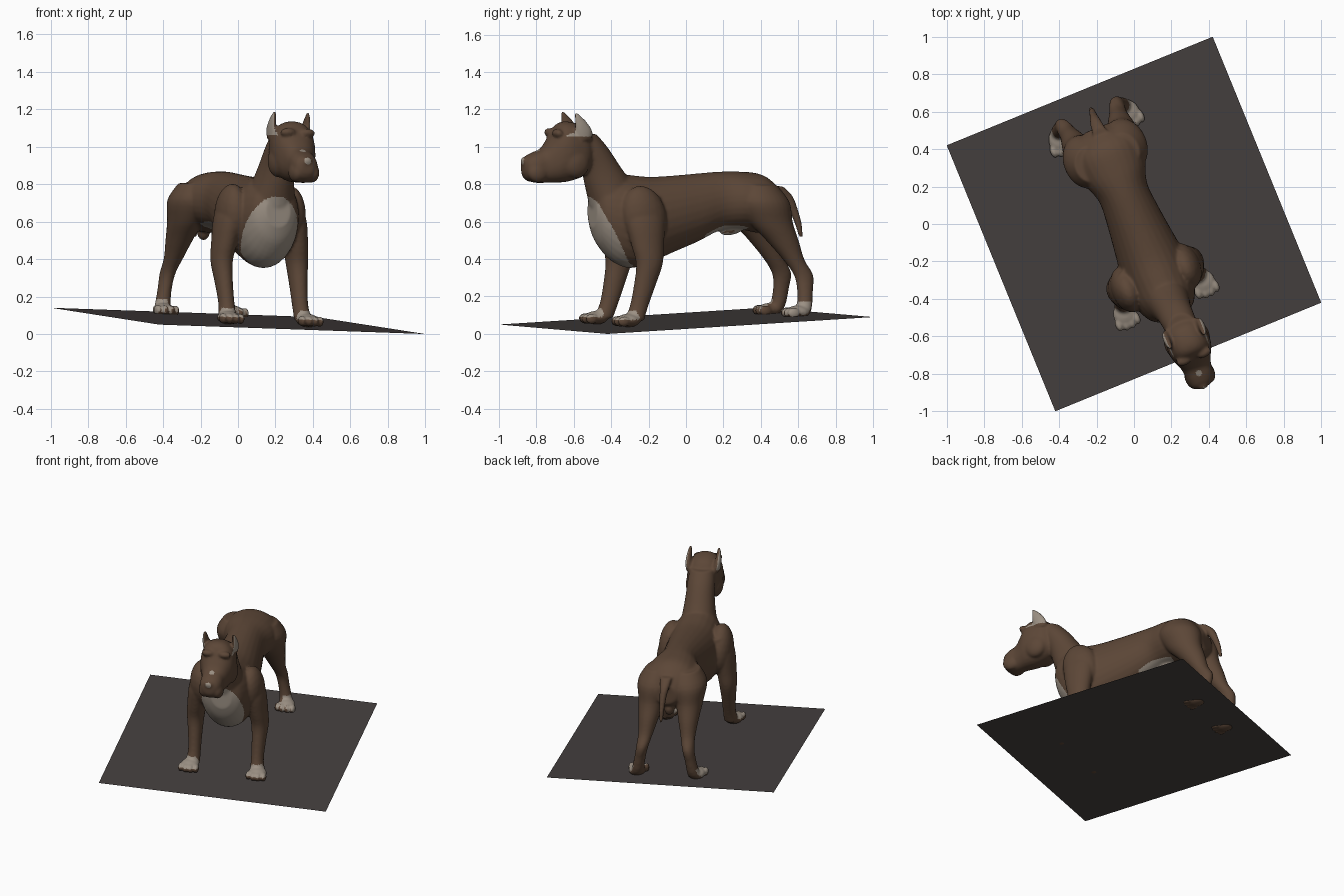
import bpy, bmesh, math
from mathutils import Matrix, Vector

# Dog is modelled in its own frame (front -y), then turned 22 degrees and tilted with the ground
CA, SA = 0.926, 0.378
PLACE = Matrix(((CA, -SA, 0, 0), (SA, CA, 0, 0), (-0.0327, 0, 1, 0), (0, 0, 0, 1)))


def ground(y):
    return 0.07 + 0.0587 * y


def material(name, rgb):
    m = bpy.data.materials.new(name)
    m.diffuse_color = (*rgb, 1)
    return m


BROWN = material("brown_coat", (0.107, 0.062, 0.038))
PALE = material("pale_markings", (0.33, 0.28, 0.23))
SLATE = material("dark_slab", (0.060, 0.051, 0.050))


def smooth_rows(rows, steps=4):
    """Catmull-Rom interpolation of section rows."""
    out = []
    for i in range(len(rows) - 1):
        p = [rows[max(i - 1, 0)], rows[i], rows[i + 1], rows[min(i + 2, len(rows) - 1)]]
        for k in range(steps):
            t = k / steps
            out.append([0.5 * (2 * b + (c - a) * t + (2 * a - 5 * b + 4 * c - d) * t * t
                               + (3 * b - a - 3 * c + d) * t ** 3) for a, b, c, d in zip(*p)])
    return out + [rows[-1]]


def loft(bm, axis, rows, power=1.0, n=28):
    """Rows are (x, y, z, rx, r2); rings are level (axis z) or upright (axis y)."""
    rings = []
    for x, y, z, r1, r2 in smooth_rows(rows):
        ring = []
        for k in range(n):
            a = 2 * math.pi * k / n
            c, s = math.cos(a), math.sin(a)
            c = math.copysign(abs(c) ** power, c) * r1
            s = math.copysign(abs(s) ** power, s) * r2
            ring.append(bm.verts.new((x + c, y + s, z) if axis == "z" else (x + c, y, z + s)))
        rings.append(ring)
    for a, b in zip(rings, rings[1:]):
        for k in range(n):
            bm.faces.new((a[k], a[(k + 1) % n], b[(k + 1) % n], b[k]))
    bm.faces.new(rings[0])
    bm.faces.new(rings[-1])


def blob(bm, centre, radii, turn=0):
    m = Matrix.Translation(centre) @ Matrix.Rotation(turn, 4, 'X') @ Matrix.Diagonal((*radii, 1))
    bmesh.ops.create_icosphere(bm, subdivisions=3, radius=1, matrix=m)


def upright(rows):
    """(x, y, top, bottom, half width) to loft rows."""
    return [(x, y, (t + b) / 2, w, (t - b) / 2) for x, y, t, b, w in rows]


bm = bmesh.new()

# Trunk from rump to breast
loft(bm, "y", upright([
    (0.01, 0.55, 0.73, 0.60, 0.07), (0.01, 0.50, 0.80, 0.56, 0.14),
    (0.01, 0.42, 0.855, 0.54, 0.185), (0.01, 0.30, 0.868, 0.56, 0.175),
    (0.01, 0.18, 0.867, 0.55, 0.138), (0.01, 0.05, 0.857, 0.49, 0.145),
    (0.01, -0.10, 0.845, 0.43, 0.163), (0.01, -0.22, 0.84, 0.38, 0.178),
    (0.01, -0.33, 0.85, 0.352, 0.18), (0.01, -0.43, 0.86, 0.39, 0.165),
    (0.01, -0.51, 0.82, 0.48, 0.125), (0.01, -0.545, 0.74, 0.57, 0.07)]))

# Neck
loft(bm, "z", [(0.01, -0.42, 0.68, 0.14, 0.13), (0.015, -0.455, 0.80, 0.112, 0.13),
               (0.02, -0.505, 0.90, 0.097, 0.108), (0.025, -0.57, 1.0, 0.09, 0.10),
               (0.028, -0.62, 1.07, 0.08, 0.085)])

# Head and muzzle
loft(bm, "y", upright([
    (0.028, -0.57, 1.06, 0.88, 0.07), (0.028, -0.62, 1.115, 0.84, 0.105),
    (0.028, -0.70, 1.137, 0.815, 0.118), (0.028, -0.755, 1.12, 0.81, 0.11),
    (0.026, -0.80, 1.05, 0.81, 0.09), (0.022, -0.84, 0.995, 0.808, 0.078),
    (0.02, -0.89, 0.972, 0.81, 0.075), (0.016, -0.93, 0.95, 0.83, 0.06),
    (0.015, -0.948, 0.92, 0.86, 0.03)]), power=0.85)
blob(bm, (0.015, -0.938, 0.925), (0.03, 0.02, 0.022))

# Tail
loft(bm, "z", [(0.015, 0.51, 0.79, 0.04, 0.04), (0.015, 0.57, 0.74, 0.032, 0.035),
               (0.018, 0.61, 0.67, 0.022, 0.026), (0.02, 0.64, 0.59, 0.017, 0.019),
               (0.02, 0.655, 0.52, 0.011, 0.012)])
# Underside between the hind legs
blob(bm, (0, 0.49, 0.55), (0.035, 0.04, 0.05))
blob(bm, (0.01, 0.26, 0.555), (0.03, 0.07, 0.025), 0.2)

for s in (-1, 1):
    # Ears, brows, cheeks and lips
    e = 0.028 + s * 0.085
    loft(bm, "z", [(e, -0.635, 1.04, 0.03, 0.045), (e + s * 0.012, -0.64, 1.09, 0.022, 0.047),
                   (e + s * 0.014, -0.66, 1.14, 0.016, 0.032),
                   (e + s * 0.01, -0.685, 1.185, 0.010, 0.010)])
    blob(bm, (0.028 + s * 0.055, -0.775, 1.075), (0.045, 0.028, 0.024), -0.3)
    blob(bm, (0.028 + s * 0.075, -0.68, 0.92), (0.05, 0.08, 0.085))
    blob(bm, (0.02 + s * 0.045, -0.88, 0.865), (0.038, 0.06, 0.055))
    # Shoulder and front leg
    blob(bm, (s * 0.165, -0.31, 0.63), (0.085, 0.125, 0.17), 0.25)
    loft(bm, "z", [(s * a, b, c, d, f) for a, b, c, d, f in (
        (0.14, -0.30, 0.74, 0.07, 0.09), (0.18, -0.31, 0.62, 0.075, 0.11),
        (0.205, -0.305, 0.48, 0.065, 0.09), (0.217, -0.30, 0.38, 0.057, 0.073),
        (0.215, -0.325, 0.27, 0.047, 0.06), (0.213, -0.36, 0.15, 0.042, 0.05),
        (0.22, -0.39, 0.08, 0.05, 0.055))])
    # Thigh, hock and hind leg
    loft(bm, "z", [(s * a, b, c, d, f) for a, b, c, d, f in (
        (0.09, 0.38, 0.80, 0.09, 0.10), (0.11, 0.40, 0.71, 0.12, 0.145),
        (0.125, 0.44, 0.60, 0.092, 0.12), (0.133, 0.505, 0.50, 0.07, 0.088),
        (0.142, 0.565, 0.40, 0.05, 0.058), (0.155, 0.615, 0.32, 0.04, 0.053),
        (0.17, 0.618, 0.24, 0.037, 0.043), (0.185, 0.608, 0.16, 0.041, 0.042),
        (0.195, 0.585, 0.12, 0.05, 0.05))])
    # Paws with four toes each
    for px, py, wide, lift in ((0.228, -0.425, 0.062, 0.034), (0.2, 0.565, 0.058, 0.02)):
        g = ground(py) + lift
        blob(bm, (s * px, py, g), (wide, 0.065, 0.036))
        for k in (-1.5, -0.5, 0.5, 1.5):
            blob(bm, (s * px + k * 0.034, py - 0.06 + 0.01 * abs(k), g - 0.004),
                 (0.019, 0.036, 0.029))

bmesh.ops.recalc_face_normals(bm, faces=bm.faces)
mesh = bpy.data.meshes.new("dog")
bm.to_mesh(mesh)
bm.free()
dog = bpy.data.objects.new("dog", mesh)
bpy.context.collection.objects.link(dog)
bpy.context.view_layer.objects.active = dog
dog.select_set(True)

# Fuse all parts into one smooth skin
fuse = dog.modifiers.new("fuse", 'REMESH')
fuse.mode = 'VOXEL'
fuse.voxel_size = 0.008
soften = dog.modifiers.new("soften", 'SMOOTH')
soften.factor = 0.5
soften.iterations = 7
for name in ("fuse", "soften"):
    bpy.ops.object.modifier_apply(modifier=name)
mesh = dog.data
mesh.materials.clear()
mesh.materials.append(BROWN)
mesh.materials.append(PALE)


def is_pale(c, n):
    """Pale breast, paws, outer ears, belly and nose spots."""
    side = math.copysign(1, c.x)
    breast = (c.y < -0.33 and c.z < 0.75 and n.y < 0.1
              and (c.x / 0.145) ** 2 + ((c.z - 0.54) / 0.195) ** 2 < 1)
    h = c.z - ground(c.y)
    front_paw = c.y < -0.37 and h < 0.085 and n.z > 0.3
    hind_paw = c.y > 0.48 and h < 0.075 and n.x * side * 0.7 + n.z * 0.5 - n.y * 0.4 > 0.3
    ear_side = c.x - 0.028
    ear = c.z > 1.06 and abs(ear_side) > 0.098 and n.x * math.copysign(1, ear_side) > 0.35
    belly = 0.08 < c.y < 0.32 and abs(c.x) < 0.09 and n.z < -0.5 and c.z < 0.6
    nose = ((c - Vector((0.02, -0.866, 0.975))).length < 0.018
            or (c - Vector((0.015, -0.955, 0.925))).length < 0.02)
    return breast or front_paw or hind_paw or ear or belly or nose


for p in mesh.polygons:
    p.material_index = int(is_pale(p.center, p.normal))
    p.use_smooth = True
mesh.transform(PLACE)

# Tilted ground slab, a single square sheet
bm = bmesh.new()
R = 0.767
bm.faces.new([bm.verts.new((x, y, ground(y))) for x, y in ((-R, -R), (R, -R), (R, R), (-R, R))])
slab_mesh = bpy.data.meshes.new("base_sheet")
bm.to_mesh(slab_mesh)
bm.free()
slab_mesh.transform(PLACE)
slab_mesh.materials.append(SLATE)
bpy.context.collection.objects.link(bpy.data.objects.new("base_sheet", slab_mesh))
